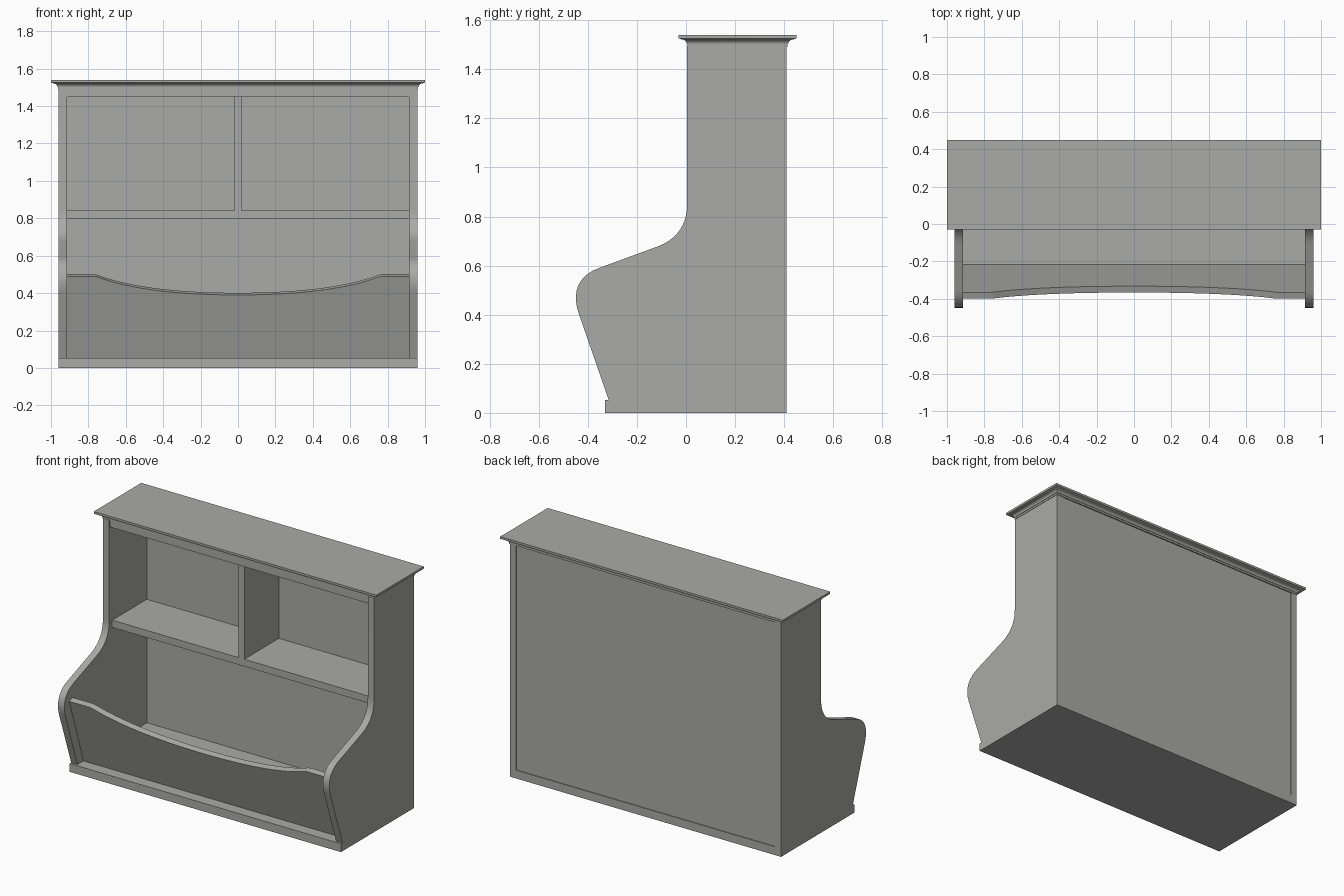
import bpy
import bmesh
from math import radians, sin, cos, pi
from mathutils import Vector

cube = bpy.data.objects.get("Cube")
if cube:
    bpy.data.objects.remove(cube, do_unlink=True)

grey = bpy.data.materials.new("plain_grey")
grey.use_nodes = True
COLOUR = (0.4, 0.4, 0.39, 1)
grey.diffuse_color = COLOUR
grey.node_tree.nodes["Principled BSDF"].inputs["Base Color"].default_value = COLOUR


def finish(name, bm):
    bmesh.ops.recalc_face_normals(bm, faces=bm.faces)
    mesh = bpy.data.meshes.new(name)
    bm.to_mesh(mesh)
    bm.free()
    mesh.materials.append(grey)
    ob = bpy.data.objects.new(name, mesh)
    bpy.context.collection.objects.link(ob)
    bpy.ops.object.select_all(action='DESELECT')
    ob.select_set(True)
    bpy.context.view_layer.objects.active = ob
    bpy.ops.object.shade_smooth_by_angle(angle=radians(30))
    return ob


def box(name, x, y, z):
    """Box from (min, max) ranges."""
    bm = bmesh.new()
    bmesh.ops.create_cube(bm, size=1)
    for v in bm.verts:
        v.co = [r[0] if c < 0 else r[1] for c, r in zip(v.co, (x, y, z))]
    return finish(name, bm)


def slab(name, outline, depth):
    """Flat outline extruded along a vector."""
    bm = bmesh.new()
    face = bm.faces.new([bm.verts.new(p) for p in outline])
    new = bmesh.ops.extrude_face_region(bm, geom=[face])["geom"]
    bmesh.ops.translate(bm, vec=Vector(depth),
                        verts=[v for v in new if isinstance(v, bmesh.types.BMVert)])
    return finish(name, bm)


def bezier(a, b, c, d, n=10):
    a, b, c, d = map(Vector, (a, b, c, d))
    ts = [i / n for i in range(n + 1)]
    return [a*(1-t)**3 + 3*b*t*(1-t)**2 + 3*c*t*t*(1-t) + d*t**3 for t in ts]


IN, OUT = 0.915, 0.96      # inner and outer faces of the side panels
BACK, FLOOR, TOP = 0.41, 0.053, 1.495

# Curved side panels
profile = [Vector((BACK, FLOOR)), Vector((-0.315, FLOOR))]
profile += bezier((-0.437, 0.405), (-0.467, 0.49), (-0.44, 0.56), (-0.355, 0.59))
profile += bezier((-0.11, 0.68), (-0.035, 0.71), (0.005, 0.77), (0.005, 0.85))
profile += [Vector((0.005, TOP)), Vector((BACK, TOP))]
for name, x in (("left_side", IN), ("right_side", -OUT)):
    slab(name, [(x, p.x, p.y) for p in profile], (OUT - IN, 0, 0))

# Base, back, shelf, top board and divider
box("base", (-OUT, OUT), (-0.33, BACK), (0, FLOOR))
box("back_panel", (-IN, IN), (0.385, 0.405), (FLOOR, TOP))
box("shelf", (-IN, IN), (0.035, 0.385), (0.797, 0.843))
box("top_board", (-IN, IN), (0.012, 0.385), (1.448, TOP))
box("divider", (-0.02, 0.02), (0.035, 0.385), (0.843, 1.448))

# Tilted front panel with a dipped top edge
half = bezier((0, 0.39), (0.36, 0.39), (0.6, 0.43), (0.74, 0.482), 12)
half += bezier((0.74, 0.482), (0.76, 0.49), (0.77, 0.49), (0.79, 0.49), 4)[1:]
half.append(Vector((IN, 0.49)))
edge = [Vector((-p.x, p.y)) for p in reversed(half[1:])] + half
lean = 0.33
outline = [Vector((-IN, FLOOR - 0.012)), *edge, Vector((IN, FLOOR - 0.012))]
slab("front_panel", [(p.x, -0.255 - lean * (p.y - FLOOR), p.y) for p in outline],
     (0, 0.034, 0.034 * lean))

# Crown moulding: stacked rectangles joined into one flared shell
steps = [(1.49, 0.003), (1.502, 0.003)]
steps += [(1.502 + 0.02 * sin(a), 0.006 + 0.024 * (1 - cos(a)))
          for a in (i * pi / 12 for i in range(7))]
steps += [(1.526, 0.04), (1.54, 0.04)]
bm = bmesh.new()
rings = []
for z, o in steps:
    x, f, b = OUT + o, 0.01 - o, BACK + o
    rings.append([bm.verts.new(p) for p in
                  ((-x, f, z), (x, f, z), (x, b, z), (-x, b, z))])
for low, high in zip(rings, rings[1:]):
    for i in range(4):
        j = (i + 1) % 4
        bm.faces.new((low[i], low[j], high[j], high[i]))
bm.faces.new(rings[0])
bm.faces.new(rings[-1])
finish("crown_moulding", bm)
